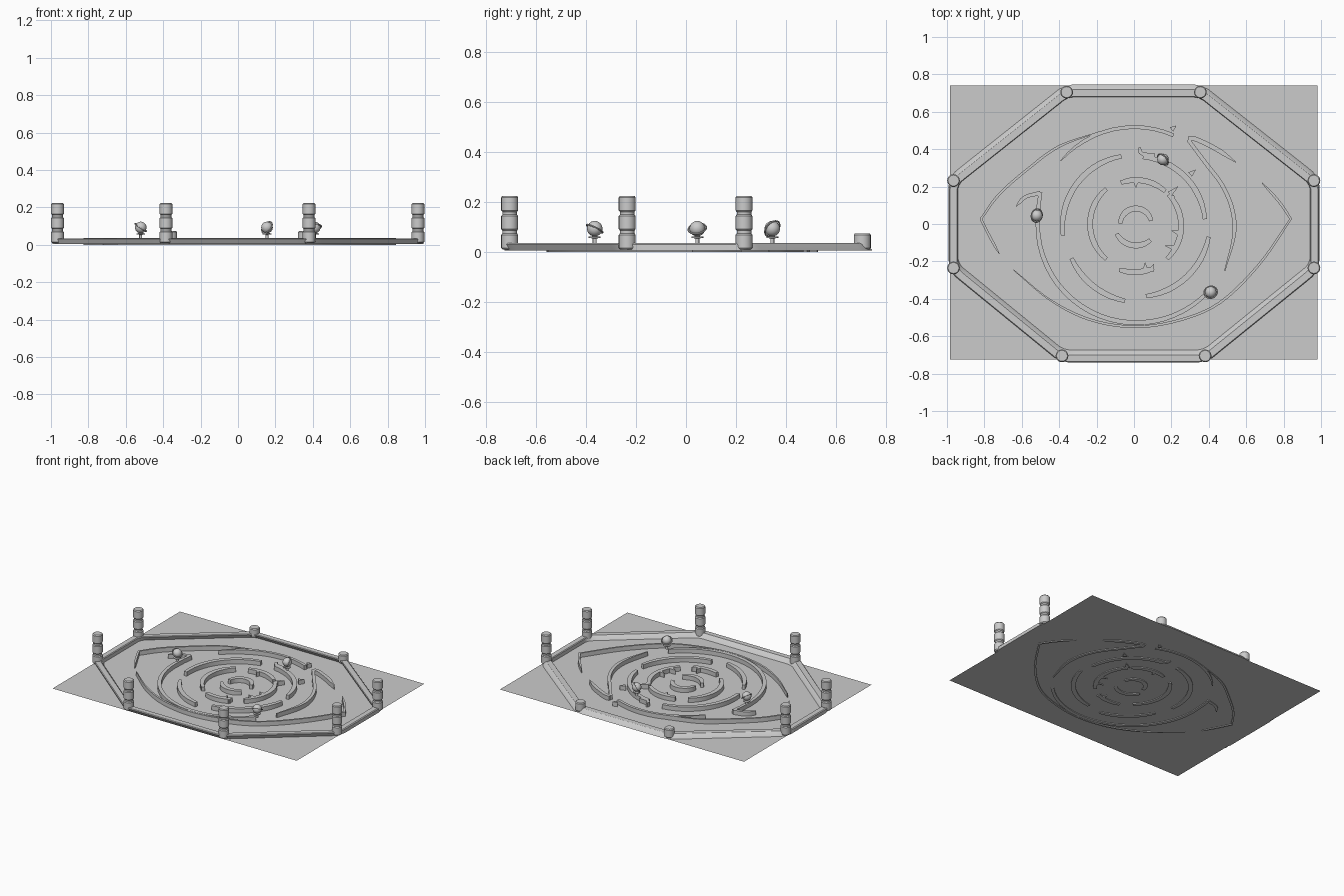
import bpy, bmesh
from math import sin, cos, radians, pi
from mathutils import Vector

if "Cube" in bpy.data.objects:
    bpy.data.objects.remove(bpy.data.objects["Cube"])

FLOOR, TOP = 0.005, 0.036
CX = 0.01


def make(name, bm, smooth=None):
    bmesh.ops.recalc_face_normals(bm, faces=bm.faces)
    me = bpy.data.meshes.new(name)
    bm.to_mesh(me)
    bm.free()
    ob = bpy.data.objects.new(name, me)
    bpy.context.collection.objects.link(ob)
    if smooth:
        for o in bpy.context.selected_objects:
            o.select_set(False)
        ob.select_set(True)
        bpy.context.view_layer.objects.active = ob
        bpy.ops.object.shade_smooth_by_angle(angle=radians(smooth))
    return ob


def arc(r0, r1, a0, a1):
    n = max(6, int(abs(a1 - a0) / 6))
    out = []
    for i in range(n + 1):
        t = i / n
        a, r = radians(a0 + (a1 - a0) * t), r0 + (r1 - r0) * t
        out.append((CX + r * cos(a), r * sin(a)))
    return out


def spline(pts, n=5):
    p = [Vector(q) for q in pts]
    p = [2 * p[0] - p[1]] + p + [2 * p[-1] - p[-2]]
    out = []
    for a, b, c, d in zip(p, p[1:], p[2:], p[3:]):
        for i in range(n):
            t = i / n
            out.append(0.5 * (2 * b + (c - a) * t + (2 * a - 5 * b + 4 * c - d) * t * t
                              + (3 * b - a - 3 * c + d) * t ** 3))
    return out + [p[-2]]


def wall(name, pts, w0, w1, w2):
    """Upright ribbon; width runs start -> middle -> end."""
    p = [Vector(q) for q in pts]
    bm, rows = bmesh.new(), []
    for i, c in enumerate(p):
        d = (p[min(i + 1, len(p) - 1)] - p[max(i - 1, 0)]).normalized()
        t = i / (len(p) - 1)
        e, k = (w0, t) if t < 0.5 else (w2, 1 - t)
        w = e + (w1 - e) * min(1, k * 4)
        n = Vector((-d.y, d.x)) * w / 2
        rows.append([bm.verts.new((*q, z)) for q, z in
                     ((c - n, 0), (c + n, 0), (c + n, TOP), (c - n, TOP))])
    for a, b in zip(rows, rows[1:]):
        for j in range(4):
            bm.faces.new((a[j], a[(j + 1) % 4], b[(j + 1) % 4], b[j]))
    bm.faces.new(rows[0])
    bm.faces.new(rows[-1])
    make(name, bm, 35)


# base plate
bm = bmesh.new()
bm.faces.new([bm.verts.new((x, y, FLOOR)) for x, y in
              ((-.985, -.725), (.98, -.725), (.98, .74), (-.985, .74))])
make("base_plate", bm)

# rounded octagonal rim with a slightly leaning section
corners = [(.965, -.235), (.965, .23), (.355, .71), (-.36, .71),
           (-.965, .23), (-.965, -.235), (-.385, -.708), (.38, -.708)]
path = []
for i, c in enumerate(corners):
    c = Vector(c)
    a = c + (Vector(corners[i - 1]) - c).normalized() * .07
    b = c + (Vector(corners[(i + 1) % 8]) - c).normalized() * .07
    for t in (0, .25, .5, .75, 1):
        path.append(a * (1 - t) ** 2 + c * 1.01 * 2 * t * (1 - t) + b * t * t)
bm, rows = bmesh.new(), []
for i, c in enumerate(path):
    d = (path[(i + 1) % len(path)] - path[i - 1]).normalized()
    n = Vector((d.y, -d.x))
    rows.append([bm.verts.new((c.x + n.x * o, c.y + n.y * o + s, z)) for o, s, z in
                 ((-.025, .01, FLOOR), (.026, .01, FLOOR), (.024, -.008, .03),
                  (.018, -.01, .035), (-.018, -.01, .035), (-.023, -.008, .03))])
for i, a in enumerate(rows):
    b = rows[(i + 1) % len(rows)]
    for j in range(6):
        bm.faces.new((a[j], a[(j + 1) % 6], b[(j + 1) % 6], b[j]))
make("rim", bm, 30)


# lathe helper for posts and stands
def lathe(name, prof, x, y, n=20):
    bm = bmesh.new()
    rings = [[bm.verts.new((x + r * cos(2 * pi * k / n), y + r * sin(2 * pi * k / n), z))
              for k in range(n)] for r, z in prof]
    for a, b in zip(rings, rings[1:]):
        for k in range(n):
            bm.faces.new((a[k], a[(k + 1) % n], b[(k + 1) % n], b[k]))
    bm.faces.new(rings[0])
    bm.faces.new(rings[-1])
    return make(name, bm, 35)


# posts: stacked drums, one drum only at the back
posts = [(-.965, .232), (.962, .232), (-.965, -.235), (.962, -.235),
         (-.36, .705), (.355, .705), (-.385, -.705), (.38, -.705)]
for i, (x, y) in enumerate(posts):
    prof = []
    for k in range(1 if y > .5 else 3):
        z0, z1 = .01 + .075 * k, .074 + .075 * k
        prof += [(.029, z0), (.034, z0 + .006), (.034, z1 - .006), (.029, z1)]
    lathe(f"post_{i}", prof, x, y)

# concentric ring walls: r0, r1, a0, a1
rings = {
    "core_upper": (.083, .083, 178, 12), "core_lower": (.115, .115, 207, 312),
    "inner_upper": (.235, .235, 110, 48), "inner_right": (.235, .25, 42, -48),
    "inner_lower": (.26, .255, 250, 292), "inner_left": (.245, .245, 130, 230),
    "middle_upper_left": (.37, .395, 102, 189), "middle_upper_right": (.36, .37, 84, 4),
    "middle_lower_right": (.395, .39, -10, -82), "middle_lower_left": (.39, .415, 208, 262),
}
for name, a in rings.items():
    wall(name + "_wall", arc(*a), .022, .031, .022)

# outer rings and hooked walls
wall("outer_top_wall", arc(.525, .515, 140, 67), .006, .02, .02)
wall("outer_right_wall", spline([(.29, .45), (.38, .33), (.47, .21), (.525, .08),
                                 (.535, -.06), (.485, -.25)]), .02, .022, .006)
wall("outer_left_wall", [(-.5, .17), (-.51, .1)] + arc(.525, .53, 180, 317),
     .02, .026, .02)
wall("left_claw", spline([(-.63, .095), (-.58, .145), (-.5, .165)]), .004, .02, .025)
wall("right_blade", spline([(.29, .46), (.34, .45), (.45, .395), (.545, .33)]), .02, .025, .004)
wall("middle_hook", spline([(.03, .41), (.04, .378), (.11, .365)]), .01, .02, .025)

# almond-shaped outline walls
wall("outline_upper_left", spline([(-.82, .025), (-.72, .16), (-.56, .30), (-.40, .415),
                                   (-.18, .495)]), .012, .014, .004)
wall("outline_left_tail", spline([(-.82, .03), (-.775, -.06), (-.72, -.16)]), .012, .014, .004)
wall("outline_lower", spline([(-.645, -.245), (-.45, -.405), (-.24, -.51), (0, -.55),
                              (.24, -.515), (.46, -.42), (.67, -.215), (.84, .03)]),
     .004, .014, .012)
wall("outline_right_tail", spline([(.84, .025), (.775, .12), (.685, .22)]), .012, .014, .004)

# small thorns on the walls: root -> tip
thorns = [((.01, .23), (.01, .195)), ((.19, .16), (.235, .2)), ((.2, .15), (.225, .095)),
          ((.245, -.05), (.2, -.035)), ((.22, -.13), (.165, -.115)), ((.06, -.25), (.06, -.205)),
          ((.09, -.25), (.105, -.215)), ((.2, .505), (.225, .525)), ((.3, .265), (.33, .29))]
for i, (a, b) in enumerate(thorns):
    a, b = Vector(a), Vector(b)
    wall(f"thorn_{i}", [a, a.lerp(b, .5), b], .03, .016, .003)

# ringed globes on little stands
for i, (x, y, tx, ty) in enumerate([(-.52, .045, 8, 35), (.155, .345, 35, -50), (.41, -.365, -25, -10)]):
    lathe(f"globe_stand_{i}", [(.008, .03), (.008, .054), (.024, .056), (.024, .061),
                               (.008, .063), (.006, .07)], x, y, 16)
    bm = bmesh.new()
    bmesh.ops.create_uvsphere(bm, u_segments=20, v_segments=12, radius=.031)
    make(f"globe_{i}", bm, 40).location = (x, y, .093)
    bpy.ops.mesh.primitive_torus_add(major_segments=28, minor_segments=6, major_radius=.036,
                                     minor_radius=.0035, location=(x, y, .093),
                                     rotation=(radians(tx), radians(ty), 0))
    bpy.context.object.name = f"globe_ring_{i}"
    bpy.ops.object.shade_smooth_by_angle(angle=radians(40))
